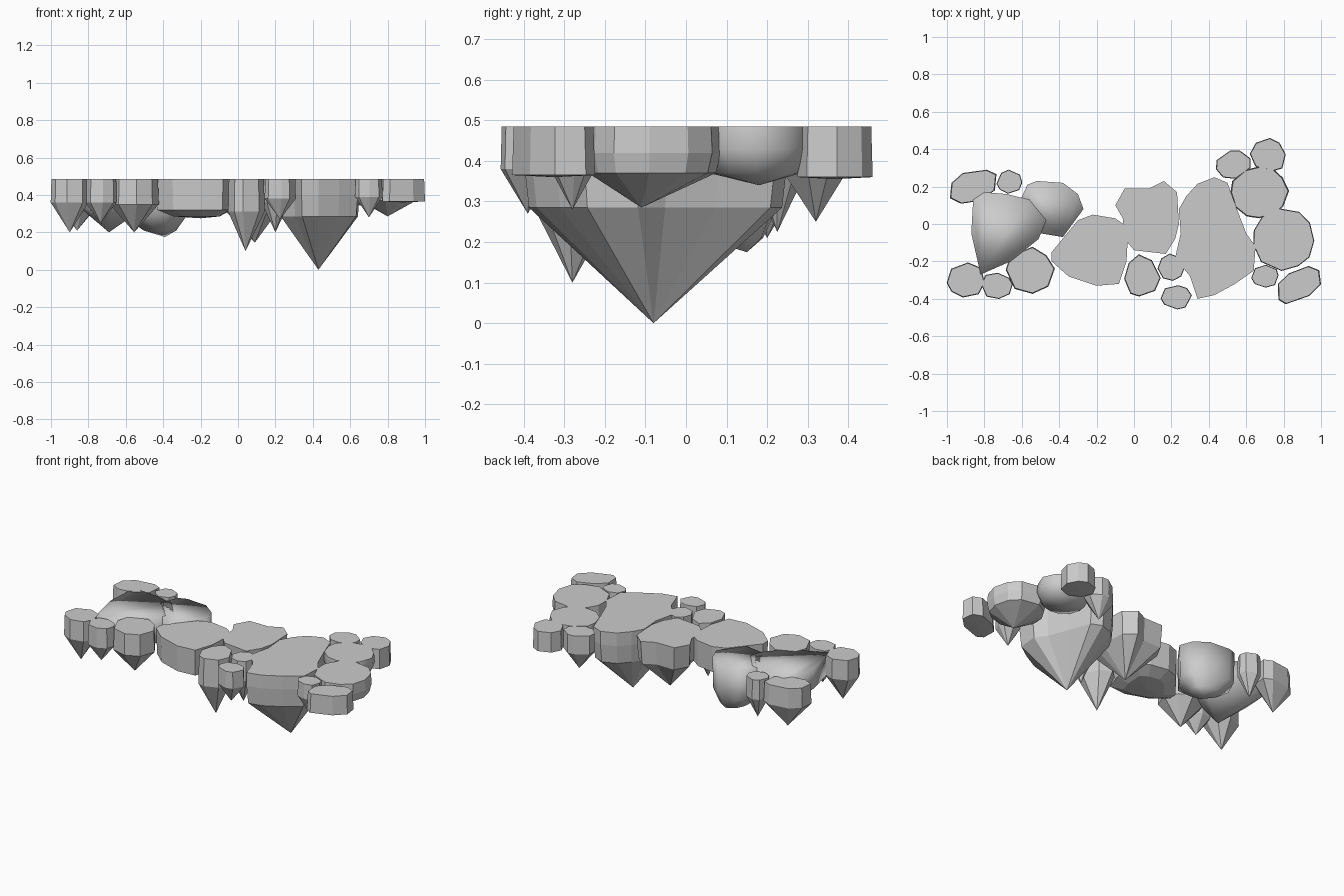
import bpy
import bmesh
import random
from math import cos, sin, tau, radians

random.seed(4)
if "Cube" in bpy.data.objects:
    bpy.data.objects.remove(bpy.data.objects["Cube"])

TOP = 0.485

stone = bpy.data.materials.new("stone_grey")
stone.use_nodes = True
GREY = (0.6, 0.6, 0.6, 1)
stone.diffuse_color = GREY
stone.node_tree.nodes["Principled BSDF"].inputs["Base Color"].default_value = GREY


def build_rock(name, outline, rings, tip, smooth_limit=0):
    """Loft an outline through (scale, z) rings and close it at a tip below.
    Edges bent less than smooth_limit degrees are shaded smooth."""
    bm = bmesh.new()
    count = len(outline)
    cx = sum(p[0] for p in outline) / count
    cy = sum(p[1] for p in outline) / count
    loops = []
    for scale, z in rings:
        # lower rings lean towards the tip as they shrink
        ox = tip[0] + (cx - tip[0]) * min(scale, 1)
        oy = tip[1] + (cy - tip[1]) * min(scale, 1)
        loops.append([bm.verts.new((ox + (x - cx) * scale, oy + (y - cy) * scale, z))
                      for x, y in outline])
    bm.faces.new(loops[0])
    for upper, lower in zip(loops, loops[1:]):
        for i in range(count):
            j = (i + 1) % count
            bm.faces.new((upper[i], upper[j], lower[j], lower[i]))
    point = bm.verts.new(tip)
    for i in range(count):
        bm.faces.new((loops[-1][i], loops[-1][(i + 1) % count], point))
    bmesh.ops.recalc_face_normals(bm, faces=bm.faces)
    for face in bm.faces:
        face.smooth = smooth_limit > 0
    mesh = bpy.data.meshes.new(name)
    bm.to_mesh(mesh)
    bm.free()
    if smooth_limit:
        mesh.set_sharp_from_angle(angle=radians(smooth_limit))
    mesh.materials.append(stone)
    rock = bpy.data.objects.new(name, mesh)
    bpy.context.collection.objects.link(rock)


def oval(cx, cy, rx, ry, turn=0, sides=9, rough=0.06):
    """Irregular oval outline, turned by an angle in degrees."""
    points = []
    c, s = cos(radians(turn)), sin(radians(turn))
    for i in range(sides):
        a = tau * (i + random.uniform(-0.2, 0.2)) / sides
        k = 1 + random.uniform(-rough, rough)
        u, v = rx * k * cos(a), ry * k * sin(a)
        points.append((cx + u * c - v * s, cy + u * s + v * c))
    return points


# Main island with the deep spike
build_rock("main_island",
           [(0.24, 0.08), (0.28, 0.15), (0.34, 0.215), (0.43, 0.25), (0.5, 0.22), (0.55, 0.08),
            (0.6, -0.05), (0.65, -0.12), (0.64, -0.25), (0.54, -0.32), (0.43, -0.38),
            (0.34, -0.4), (0.3, -0.28), (0.22, -0.18), (0.25, -0.05)],
           [(1, TOP), (1, 0.4), (0.96, 0.285)], (0.43, -0.08, 0))

# Middle island
build_rock("middle_island",
           [(-0.1, 0.1), (-0.05, 0.19), (0.08, 0.19), (0.16, 0.23), (0.23, 0.17),
            (0.24, 0), (0.22, -0.08), (0.17, -0.16), (0, -0.14), (-0.05, -0.08), (-0.06, 0.03)],
           [(1, TOP), (0.95, 0.34)], (0.09, 0.03, 0.145))

# Bridge island, shallow underneath
build_rock("bridge_island",
           [(-0.44, -0.15), (-0.3, 0.02), (-0.22, 0.05), (-0.1, 0.03), (-0.03, -0.02),
            (-0.04, -0.2), (-0.08, -0.32), (-0.2, -0.33), (-0.35, -0.28), (-0.44, -0.2)],
           [(1, TOP), (0.97, 0.32), (0.6, 0.285)], (-0.2, -0.14, 0.275))

# Worn islands on the right-hand end, shaded smooth over the rim
build_rock("worn_island",
           [(-0.87, -0.05), (-0.86, 0.13), (-0.8, 0.17), (-0.68, 0.16), (-0.56, 0.13),
            (-0.47, 0.02), (-0.51, -0.08), (-0.66, -0.2), (-0.82, -0.27)],
           [(1, TOP), (0.98, 0.35)], (-0.69, -0.08, 0.2), smooth_limit=120)
build_rock("worn_ridge",
           [(-0.57, 0.21), (-0.52, 0.23), (-0.38, 0.22), (-0.3, 0.16), (-0.27, 0.08),
            (-0.38, -0.07), (-0.5, -0.05), (-0.62, 0.1)],
           [(1, TOP), (0.97, 0.29), (0.5, 0.21)], (-0.39, 0.15, 0.175), smooth_limit=120)

# Round islands on the far side
build_rock("round_island", oval(0.8, -0.08, 0.165, 0.165, sides=11, rough=0.03),
           [(1, TOP), (1.02, 0.42), (0.95, 0.37)], (0.8, -0.11, 0.285))
build_rock("soft_island", oval(0.67, 0.17, 0.15, 0.135, sides=12, rough=0.03),
           [(1, TOP), (1.04, 0.43), (0.85, 0.37)], (0.67, 0.18, 0.34), smooth_limit=60)

# Small pointed rocks: centre, radii, turn, wall bottom, tip height
POINTED = {
    "chip_rock": (0.7, -0.28, 0.075, 0.06, 0, 0.39, 0.28),
    "back_spike": (0.53, 0.32, 0.095, 0.075, 20, 0.37, 0.25),
    "back_corner_rock": (-0.86, 0.2, 0.13, 0.085, 25, 0.36, 0.21),
    "back_pebble": (-0.665, 0.225, 0.07, 0.065, 0, 0.36, 0.225),
    "front_corner_rock": (-0.9, -0.3, 0.1, 0.092, 0, 0.36, 0.2),
    "front_pebble": (-0.735, -0.33, 0.085, 0.07, 0, 0.36, 0.25),
    "front_rock": (-0.555, -0.25, 0.125, 0.12, 0, 0.35, 0.2),
    "front_spike": (0.04, -0.28, 0.095, 0.11, 0, 0.31, 0.1),
    "inner_pebble": (0.2, -0.23, 0.07, 0.075, 0, 0.36, 0.2),
    "outer_pebble": (0.225, -0.39, 0.08, 0.065, 0, 0.38, 0.27),
}
for name, (cx, cy, rx, ry, turn, wall, tip_z) in POINTED.items():
    build_rock(name, oval(cx, cy, rx, ry, turn, sides=8),
               [(0.99, TOP), (1.03, wall)], (cx, cy, tip_z))

# Small flat-bottomed rocks
FLAT = {
    "front_block": (0.88, -0.325, 0.14, 0.08, 32, 0.365),
    "back_block": (0.72, 0.365, 0.095, 0.09, 0, 0.36),
}
for name, (cx, cy, rx, ry, turn, base) in FLAT.items():
    build_rock(name, oval(cx, cy, rx, ry, turn, sides=8),
               [(0.98, TOP), (1.02, base)], (cx, cy, base - 0.005))
